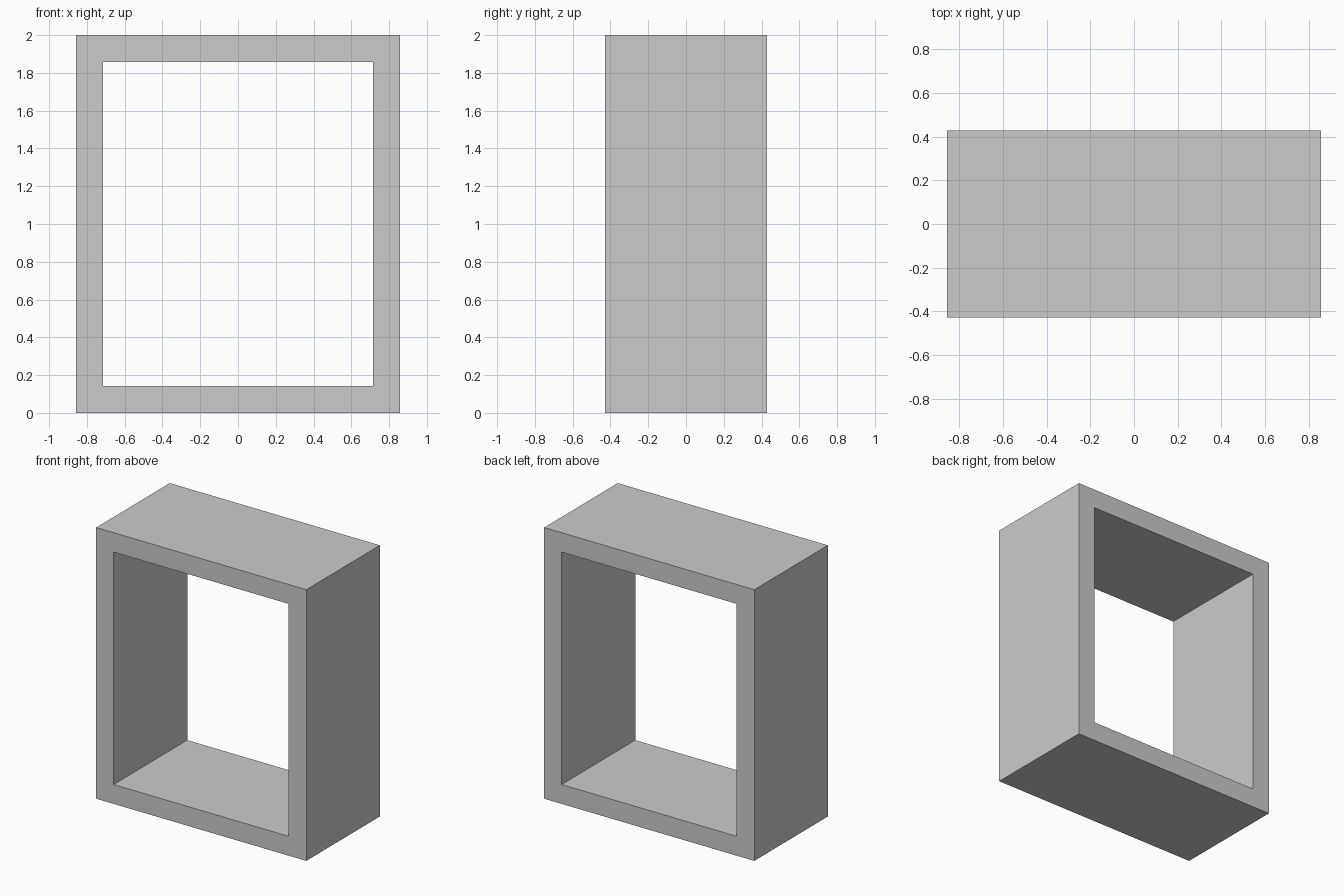
import bpy
import bmesh

if "Cube" in bpy.data.objects:
    bpy.data.objects.remove(bpy.data.objects["Cube"])

HALF_WIDTH, HALF_DEPTH, HEIGHT, WALL = 0.857, 0.4285, 2.0, 0.143


def rectangle(bm, inset):
    """Four corners of the frame outline on the front plane."""
    x = HALF_WIDTH - inset
    low, high = inset, HEIGHT - inset
    return [bm.verts.new((px, -HALF_DEPTH, pz))
            for px, pz in ((-x, low), (x, low), (x, high), (-x, high))]


bm = bmesh.new()

# Front border: mitred faces between the outer and inner outlines
outer = rectangle(bm, 0)
inner = rectangle(bm, WALL)
for i in range(4):
    j = (i + 1) % 4
    bm.faces.new((outer[i], outer[j], inner[j], inner[i]))

# Extrude the border to the back, keeping the front faces
result = bmesh.ops.extrude_face_region(bm, geom=bm.faces[:], use_keep_orig=True)
back = [g for g in result["geom"] if isinstance(g, bmesh.types.BMVert)]
bmesh.ops.translate(bm, verts=back, vec=(0, 2 * HALF_DEPTH, 0))
bmesh.ops.recalc_face_normals(bm, faces=bm.faces[:])

# Open box frame
mesh = bpy.data.meshes.new("box_frame")
bm.to_mesh(mesh)
bm.free()
frame = bpy.data.objects.new("box_frame", mesh)
bpy.context.collection.objects.link(frame)
